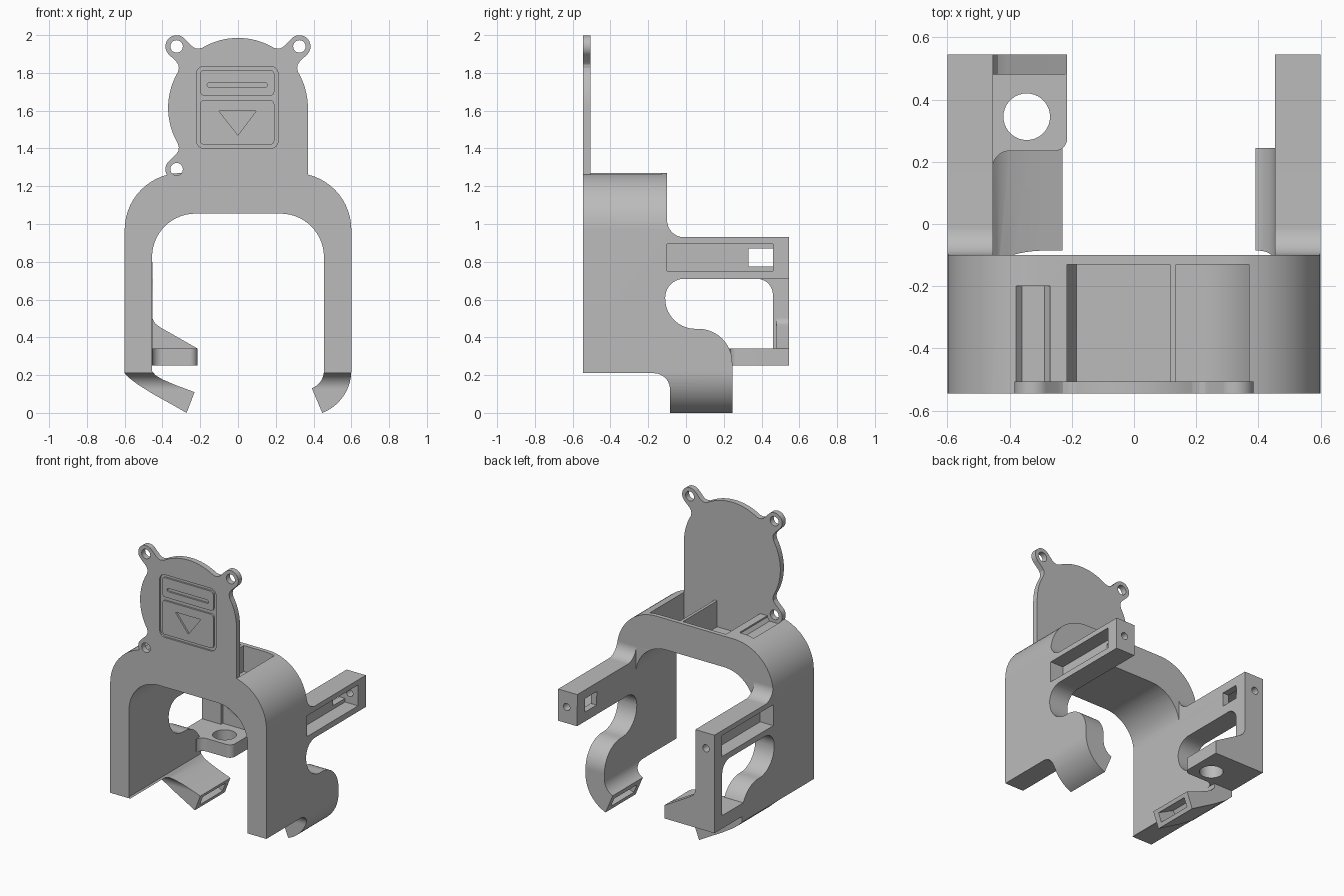
import bpy, bmesh
from math import sin, cos, radians

cube = bpy.data.objects.get("Cube")
if cube:
    bpy.data.objects.remove(cube, do_unlink=True)

grey = bpy.data.materials.new("plain_grey")
grey.use_nodes = True
grey.diffuse_color = (0.5, 0.5, 0.5, 1)
grey.node_tree.nodes["Principled BSDF"].inputs["Base Color"].default_value = (0.5, 0.5, 0.5, 1)


def arc(cx, cy, r, a0, a1, n=14):
    """Points on a circular arc, angles in degrees."""
    angles = [radians(a0 + (a1 - a0) * i / n) for i in range(n + 1)]
    return [(cx + r * cos(a), cy + r * sin(a)) for a in angles]


def circle(cx, cy, r, n=36):
    return arc(cx, cy, r, 0, 360, n)[:-1]


def rect(a0, a1, b0, b1):
    return [(a0, b0), (a1, b0), (a1, b1), (a0, b1)]


def rounded(a0, a1, b0, b1, r):
    return (arc(a1 - r, b1 - r, r, 0, 90, 6) + arc(a0 + r, b1 - r, r, 90, 180, 6)
            + arc(a0 + r, b0 + r, r, 180, 270, 6) + arc(a1 - r, b0 + r, r, 270, 360, 6))


def prism(name, pts, axis, lo, hi):
    """Extrude a flat outline along an axis from lo to hi."""
    place = {"x": lambda a, b, t: (t, a, b),
             "y": lambda a, b, t: (a, t, b),
             "z": lambda a, b, t: (a, b, t)}[axis]
    bm = bmesh.new()
    low = [bm.verts.new(place(a, b, lo)) for a, b in pts]
    high = [bm.verts.new(place(a, b, hi)) for a, b in pts]
    bm.faces.new(low)
    bm.faces.new(high)
    for i in range(len(pts)):
        j = (i + 1) % len(pts)
        bm.faces.new((low[i], low[j], high[j], high[i]))
    bmesh.ops.recalc_face_normals(bm, faces=bm.faces)
    mesh = bpy.data.meshes.new(name)
    bm.to_mesh(mesh)
    bm.free()
    mesh.materials.append(grey)
    ob = bpy.data.objects.new(name, mesh)
    bpy.context.collection.objects.link(ob)
    return ob


def combine(target, other, operation):
    """Apply a boolean and remove the helper."""
    mod = target.modifiers.new("combine", "BOOLEAN")
    mod.operation, mod.solver, mod.object = operation, "EXACT", other
    bpy.context.view_layer.objects.active = target
    bpy.ops.object.modifier_apply(modifier=mod.name)
    bpy.data.objects.remove(other, do_unlink=True)


def cut(target, *args):
    combine(target, prism("cutter", *args), "DIFFERENCE")


def join(target, *args):
    combine(target, prism(*args), "UNION")


# Arch with a curled left hook and a slanted right hook
arch = (arc(0.3, 0.97, 0.3, 0, 90) + arc(-0.3, 0.97, 0.3, 90, 180)
        + [(-0.6, 0.21), (-0.57, 0.18), (-0.53, 0.15), (-0.45, 0.1), (-0.36, 0.05), (-0.272, 0),
           (-0.23, 0.11), (-0.33, 0.147), (-0.4, 0.177), (-0.435, 0.198), (-0.455, 0.22)]
        + arc(-0.225, 0.825, 0.23, 180, 90) + arc(0.225, 0.825, 0.23, 90, 0)
        + arc(0.355, 0.224, 0.1, 0, -69) + arc(0.36, 0.224, 0.24, -69, 0))
bracket = prism("bracket", arch, "y", -0.545, 0.545)

# Side outline: arm, round notch and hook
side = ([(-0.545, 0.21)] + arc(-0.17, 0.125, 0.085, 90, 0)
        + [(-0.085, -0.05), (0.245, -0.05)] + arc(0.065, 0.265, 0.18, 0, 90)
        + arc(0.05, 0.605, 0.16, -90, -180) + arc(-0.01, 0.61, 0.1, 180, 90)
        + [(0.545, 0.71), (0.545, 0.93)] + arc(-0.01, 1.02, 0.09, -90, -180)
        + [(-0.1, 1.5), (-0.545, 1.5)])
combine(bracket, prism("side", side, "x", -0.8, 0.8), "INTERSECT")
cut(bracket, rect(-0.453, 0.453, 0.4, 1.4), "y", -0.0995, 0.7)

# Hollows in the top of the arch
cut(bracket, [(-0.215, 1.5), (-0.215, 1.2), (-0.185, 1.09), (0.115, 1.09), (0.115, 1.5)],
    "y", -0.506, -0.13)
cut(bracket, [(0.135, 1.5), (0.135, 1.09)] + arc(0.225, 0.825, 0.265, 90, 57) + [(0.37, 1.5)],
    "y", -0.506, -0.13)
cut(bracket, [(-0.38, 1.5), (-0.38, 1.26), (-0.36, 1.237), (-0.288, 1.237), (-0.27, 1.26),
              (-0.27, 1.5)], "y", -0.506, -0.2)

# Right strut with foot bar, drilled lug and gusset
strut = ([(0.19, 0.25), (0.545, 0.25), (0.545, 0.8), (0.375, 0.8)]
         + arc(0.375, 0.625, 0.085, 90, 0) + [(0.46, 0.34), (0.19, 0.34)])
join(bracket, "strut", strut, "x", -0.6, -0.453)
lug = ([(-0.5, 0.18)] + arc(-0.4, 0.18, 0.055, 180, 90, 8)
       + arc(-0.255, 0.275, 0.04, -90, 0, 8) + [(-0.215, 0.545), (-0.5, 0.545)])
join(bracket, "lug", lug, "z", 0.25, 0.34)
gusset = [(-0.5, 0.3), (-0.215, 0.3), (-0.215, 0.341), (-0.41, 0.452), (-0.437, 0.472),
          (-0.451, 0.495), (-0.455, 0.52), (-0.5, 0.52)]
join(bracket, "gusset", gusset, "y", 0.48, 0.545)
cut(bracket, circle(-0.345, 0.345, 0.075), "z", 0.2, 0.5)

# Outer pocket, window and end hole in each arm
for s in (-1, 1):
    cut(bracket, rect(-0.1, 0.46, 0.75, 0.895), "x", *sorted((s * 0.5, s * 0.7)))
    cut(bracket, rect(0.33, 0.46, 0.775, 0.87), "x", *sorted((s * 0.3, s * 0.7)))
    cut(bracket, circle(s * 0.535, 0.822, 0.025, 20), "y", 0.42, 0.7)

# Slots in the hook tips
for cx, cz, dx, dz, depth in ((0.418, 0.06, 0.93, 0.36, 0.07), (-0.25, 0.056, -0.89, 0.45, 0.14)):
    nx, nz = -dz * 0.032, dx * 0.032
    ends = [(cx - dx * 0.05, cz - dz * 0.05), (cx + dx * depth, cz + dz * depth)]
    (ax, az), (bx, bz) = ends
    cut(bracket, [(ax + nx, az + nz), (bx + nx, bz + nz), (bx - nx, bz - nz), (ax - nx, az - nz)],
        "y", -0.045, 0.205)


# Round face plate with screw ears
def ear(angle, first=-90, last=90):
    """Ear outline around the plate centre, running counter-clockwise."""
    flare = [(0.359, 0.09), (0.37, 0.073), (0.385, 0.062), (0.405, 0.058)]
    tip = arc(0.46, 0, 0.059, first, last, 18)
    local = [(u, -v) for u, v in flare] + tip
    if last == 90:
        local += [(u, v) for u, v in reversed(flare)]
    c, s = cos(radians(angle)), sin(radians(angle))
    return [(u * c - v * s, 1.615 + u * s + v * c) for u, v in local]


plate = (arc(0, 1.615, 0.37, 0, 30, 8) + ear(45) + arc(0, 1.615, 0.37, 60, 120, 16) + ear(135)
         + arc(0, 1.615, 0.37, 150, 210, 16) + ear(225, -90, 45)
         + [(-0.325, 1.16), (0.37, 1.16)])
join(bracket, "face_plate", plate, "y", -0.545, -0.506)
for x, z in ((-0.325, 1.94), (0.325, 1.94), (-0.325, 1.29)):
    cut(bracket, circle(x, z, 0.033, 24), "y", -0.6, -0.45)

# Engraved panel frame, bar and triangle
groove = prism("groove", rounded(-0.22, 0.212, 1.4, 1.835, 0.04), "y", -0.6, -0.533)
for z0, z1 in ((1.42, 1.655), (1.68, 1.815)):
    cut(groove, rounded(-0.2, 0.192, z0, z1, 0.02), "y", -0.7, -0.5)
combine(bracket, groove, "DIFFERENCE")
cut(bracket, rounded(-0.163, 0.155, 1.724, 1.747, 0.01), "y", -0.6, -0.533)
cut(bracket, [(-0.1, 1.597), (0, 1.47), (0.095, 1.597)], "y", -0.6, -0.533)

# Smooth curves, crisp edges
bpy.ops.object.select_all(action="DESELECT")
bracket.select_set(True)
bpy.context.view_layer.objects.active = bracket
bpy.ops.object.shade_smooth_by_angle(angle=radians(20))
weighted = bracket.modifiers.new("weighted_normals", "WEIGHTED_NORMAL")
weighted.keep_sharp = True
